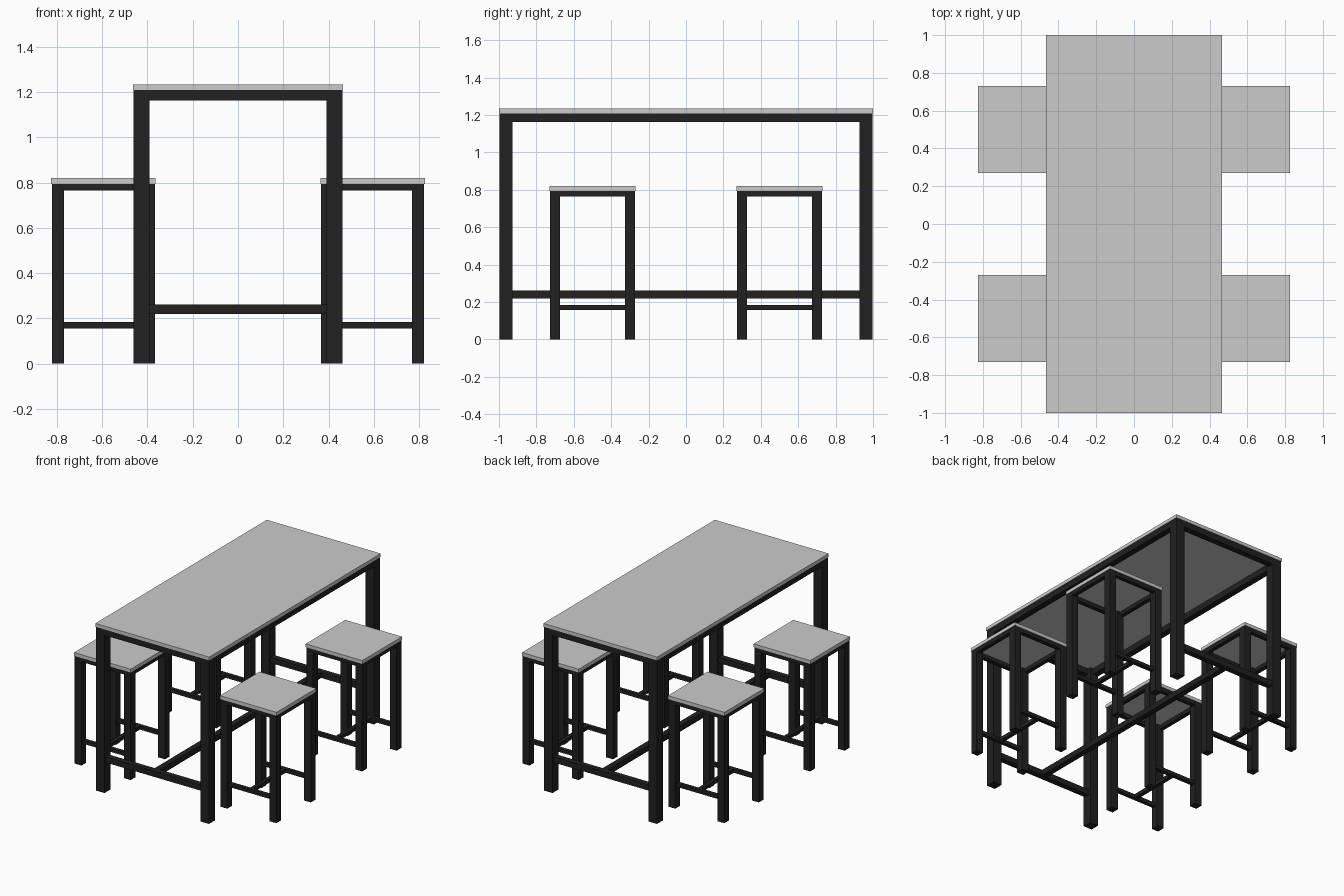
import bpy

if "Cube" in bpy.data.objects:
    bpy.data.objects.remove(bpy.data.objects["Cube"])

black = bpy.data.materials.new("black_frame")
black.diffuse_color = (0.015, 0.015, 0.015, 1)
black.use_nodes = True
black.node_tree.nodes["Principled BSDF"].inputs["Base Color"].default_value = black.diffuse_color


def box(name, center, size, mat=None):
    bpy.ops.mesh.primitive_cube_add(size=1, location=center)
    ob = bpy.context.object
    ob.name = name
    ob.scale = size
    bpy.ops.object.transform_apply(location=False, rotation=False, scale=True)
    if mat:
        ob.data.materials.append(mat)
    return ob


def furniture(name, cx, cy, half_x, half_y, height, slab, inset, leg, rail, bar, bar_z):
    """Slab on four square legs, with top rails and an H-shaped stretcher."""
    under = height - slab
    box(name + "_top", (cx, cy, height - slab / 2), (2 * half_x, 2 * half_y, slab))
    ox, oy = half_x - inset, half_y - inset          # outer faces of the legs
    lx, ly = ox - leg / 2, oy - leg / 2              # leg centres
    span_x, span_y = 2 * (ox - leg), 2 * (oy - leg)  # clear gaps between legs
    rz = under - rail / 2
    for sx in (-1, 1):
        for sy in (-1, 1):
            box(name + "_leg", (cx + sx * lx, cy + sy * ly, under / 2), (leg, leg, under), black)
    for s in (-1, 1):
        # rails under the slab
        box(name + "_end_rail", (cx, cy + s * (oy - rail / 2), rz), (span_x, rail, rail), black)
        box(name + "_side_rail", (cx + s * (ox - rail / 2), cy, rz), (rail, span_y, rail), black)
        # low cross stretchers
        box(name + "_cross_stretcher", (cx, cy + s * ly, bar_z), (span_x, bar, bar), black)
    # middle stretcher joining the two cross stretchers
    box(name + "_middle_stretcher", (cx, cy, bar_z), (bar, 2 * ly - bar, bar), black)


# Table
furniture("table", 0, 0, 0.465, 1.0, 1.234, 0.025, 0.004, 0.069, 0.045, 0.042, 0.241)

# Four stools
for sx in (-1, 1):
    for sy in (-1, 1):
        furniture("stool", sx * 0.595, sy * 0.5, 0.231, 0.231, 0.82, 0.025, 0.003,
                  0.055, 0.03, 0.027, 0.17)
